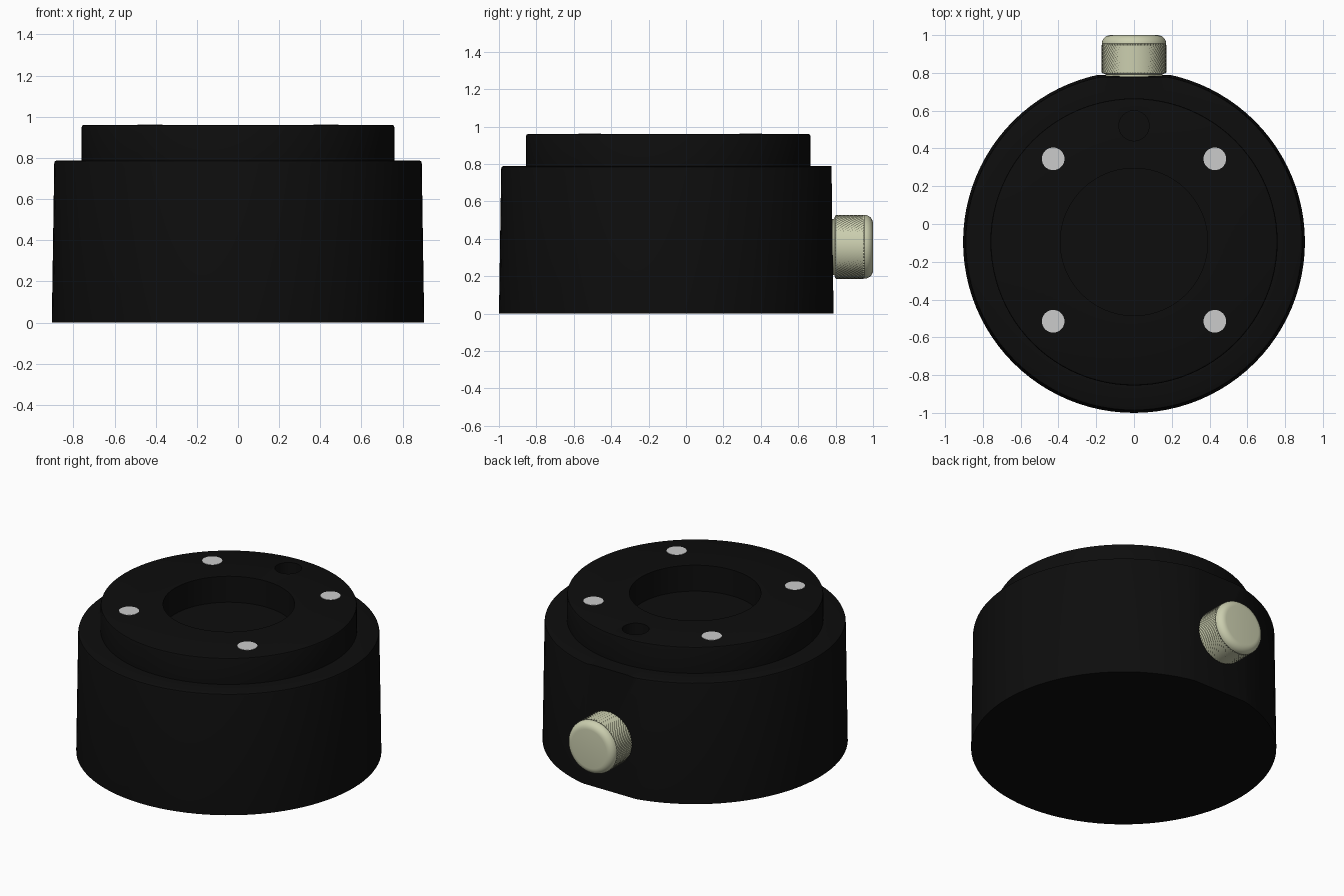
import bpy, bmesh, math
from mathutils import Matrix, Vector

if "Cube" in bpy.data.objects:
    bpy.data.objects.remove(bpy.data.objects["Cube"])

CY = -0.095      # body axis in y


def material(name, rgb):
    m = bpy.data.materials.new(name)
    m.diffuse_color = (*rgb, 1)
    m.use_nodes = True
    m.node_tree.nodes["Principled BSDF"].inputs["Base Color"].default_value = m.diffuse_color
    return m


def lathe(name, profile, n, matrix, mat=None, cut=None):
    """Spin (radius, height, knurl) points about z, cap both ends, place with matrix."""
    bm = bmesh.new()
    rings = []
    for p in profile:
        r, h, k = (*p, None)[:3]
        ring = []
        for i in range(n):
            a = 2 * math.pi * i / n
            rr = r - (0.009 if k is not None and (i + k) % 2 else 0)
            ring.append(bm.verts.new((rr * math.cos(a), rr * math.sin(a), h)))
        rings.append(ring)
    for lo, hi in zip(rings, rings[1:]):
        for i in range(n):
            j = (i + 1) % n
            bm.faces.new((lo[i], lo[j], hi[j], hi[i]))
    bm.faces.new(rings[0][::-1])
    bm.faces.new(rings[-1])
    bm.transform(matrix)
    if cut:
        res = bmesh.ops.bisect_plane(bm, geom=bm.verts[:] + bm.edges[:] + bm.faces[:],
                                     plane_co=cut[0], plane_no=cut[1], clear_outer=True)
        edges = [e for e in res["geom_cut"] if isinstance(e, bmesh.types.BMEdge)]
        bmesh.ops.holes_fill(bm, edges=edges)
    bmesh.ops.recalc_face_normals(bm, faces=bm.faces[:])
    me = bpy.data.meshes.new(name)
    bm.to_mesh(me)
    bm.free()
    ob = bpy.data.objects.new(name, me)
    bpy.context.collection.objects.link(ob)
    if mat:
        me.materials.append(mat)
    return ob


def smooth(ob, angle=30):
    bpy.ops.object.select_all(action='DESELECT')
    ob.select_set(True)
    bpy.context.view_layer.objects.active = ob
    bpy.ops.object.shade_smooth_by_angle(angle=math.radians(angle))


black = material("black_plastic", (0.004, 0.004, 0.004))
olive = material("olive_metal", (0.60, 0.62, 0.43))

# stepped body with centre pocket and a narrow flat behind the knob
body = lathe("body", [
    (0.905, 0), (0.893, 0.775), (0.890, 0.784), (0.882, 0.788),
    (0.76, 0.788), (0.76, 0.95), (0.757, 0.957), (0.75, 0.96),
    (0.39, 0.96), (0.39, 0.79)],
    96, Matrix.Translation((0, CY, 0)), black,
    cut=(Vector((0, 0.789, 0)), Vector((0, 1, 0.014)).normalized()))

# small round hole in the top, near the back
cutter = lathe("hole_cutter", [(0.08, 0.84), (0.08, 1.1)], 32,
               Matrix.Translation((0, 0.52, 0)), black)
cutter.hide_render = True
mod = body.modifiers.new("hole", 'BOOLEAN')
mod.operation = 'DIFFERENCE'
mod.solver = 'EXACT'
mod.object = cutter
bpy.context.view_layer.objects.active = body
bpy.ops.object.modifier_apply(modifier="hole")
bpy.data.objects.remove(cutter)
smooth(body)

# four flush pins
for sx in (-1, 1):
    for sy in (-1, 1):
        pin = lathe("pin", [(0.06, 0.90), (0.06, 0.962)], 32,
                    Matrix.Translation((0.428 * sx, CY + 0.01 + 0.43 * sy, 0)))
        smooth(pin)

# knurled knob on the back, axis along y
ROWS = 14
profile = [(0.15, 0.74), (0.15, 0.792), (0.166, 0.798)]
profile += [(0.171, 0.802 + 0.143 * i / ROWS, i) for i in range(ROWS + 1)]
profile += [(0.125 + 0.045 * math.cos(t), 0.955 + 0.045 * math.sin(t))
            for t in (math.pi / 2 * i / 6 for i in range(7))]
knob = lathe("knob", profile, 120,
             Matrix.Translation((0, 0, 0.357)) @ Matrix.Rotation(-math.pi / 2, 4, 'X'), olive)
smooth(knob, 25)
